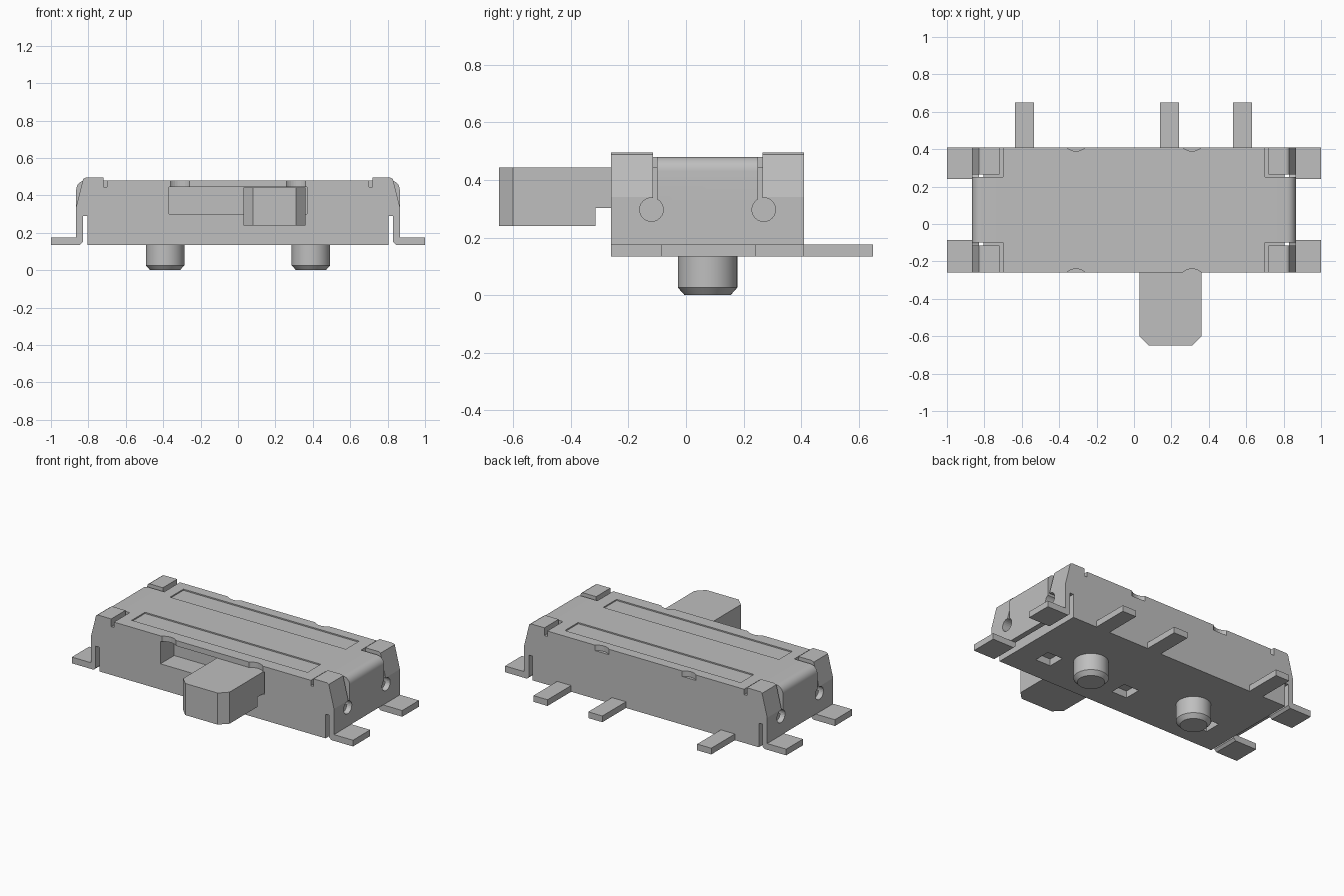
import bpy, bmesh, math
from mathutils import Vector

cube = bpy.data.objects.get("Cube")
if cube:
    bpy.data.objects.remove(cube, do_unlink=True)

grey = bpy.data.materials.new("light_grey")
grey.use_nodes = True
COL = (0.52, 0.52, 0.52, 1)
grey.diffuse_color = COL
grey.node_tree.nodes["Principled BSDF"].inputs["Base Color"].default_value = COL


def finish(name, bm):
    bmesh.ops.recalc_face_normals(bm, faces=bm.faces)
    me = bpy.data.meshes.new(name)
    bm.to_mesh(me)
    bm.free()
    me.materials.append(grey)
    ob = bpy.data.objects.new(name, me)
    bpy.context.collection.objects.link(ob)
    return ob


def prism(name, pts, axis, lo, hi):
    """Extrude a 2D outline: axis 'x' takes (y,z), 'y' takes (x,z), 'z' takes (x,y)."""
    place = {"x": lambda a, b, h: (h, a, b),
             "y": lambda a, b, h: (a, h, b),
             "z": lambda a, b, h: (a, b, h)}[axis]
    bm = bmesh.new()
    face = bm.faces.new([bm.verts.new(place(a, b, lo)) for a, b in pts])
    out = bmesh.ops.extrude_face_region(bm, geom=[face])
    verts = [g for g in out["geom"] if isinstance(g, bmesh.types.BMVert)]
    bmesh.ops.translate(bm, verts=verts, vec=Vector(place(0, 0, hi - lo)))
    return finish(name, bm)


def box(name, x0, x1, y0, y1, z0, z1):
    return prism(name, [(x0, y0), (x1, y0), (x1, y1), (x0, y1)], "z", z0, z1)


def circle(cx, cy, r, n=32):
    return [(cx + r * math.cos(2 * math.pi * i / n),
             cy + r * math.sin(2 * math.pi * i / n)) for i in range(n)]


def activate(ob):
    bpy.ops.object.select_all(action="DESELECT")
    ob.select_set(True)
    bpy.context.view_layer.objects.active = ob


def cut(ob, cutters):
    """Subtract the cutters from the part and remove them."""
    for c in cutters:
        m = ob.modifiers.new("cut", "BOOLEAN")
        m.operation, m.solver, m.object = "DIFFERENCE", "EXACT", c
        activate(ob)
        bpy.ops.object.modifier_apply(modifier=m.name)
        bpy.data.objects.remove(c, do_unlink=True)


def smooth(ob):
    activate(ob)
    bpy.ops.object.shade_smooth_by_angle(angle=math.radians(30))


Y0, Y1 = -0.26, 0.41          # front and back of the housing
YC = (Y0 + Y1) / 2
BASE, DECK, TOP = 0.135, 0.445, 0.48

# Housing with the lever slot and three pockets underneath
housing = box("housing", -0.805, 0.805, Y0, Y1, BASE, DECK)
cut(housing, [box("slot_cutter", -0.37, 0.37, -0.4, -0.12, 0.30, 0.6)] +
    [box("pocket_cutter", x - 0.055, x + 0.055, -0.11, 0.0, 0.0, 0.18)
     for x in (-0.59, 0.02, 0.6)])

# Cover plate with two long shallow recesses and edge notches
cover = box("cover_plate", -0.70, 0.70, Y0, Y1, DECK, TOP)
cut(cover, [box("recess_cutter", -0.63, 0.62, a, b, TOP - 0.008, 0.6)
            for a, b in ((-0.18, -0.045), (0.21, 0.345))] +
    [prism("notch_cutter", circle(x, y, 0.0725), "z", 0.4, 0.6)
     for x in (-0.31, 0.31) for y in (Y0 - 0.0525, Y1 + 0.0525)])

# Sheet metal ends
for s, side in ((1, "left"), (-1, "right")):
    def mirror(pts):
        return [(s * x, z) for x, z in pts]

    # Central flap bending down from the cover
    bend = [(0.815 + 0.05 * math.sin(a), 0.43 + 0.05 * math.cos(a))
            for a in [math.radians(11.25 * i) for i in range(9)]]
    flap = prism(side + "_end_flap", mirror(
        [(0.70, DECK), (0.70, TOP)] + bend +
        [(0.865, 0.31), (0.83, 0.31), (0.83, 0.29), (0.805, 0.29), (0.805, DECK)]),
        "y", -0.10, 0.25)
    # Lower plate joining the flap and the corners
    plate = box(side + "_end_plate", *sorted((s * 0.83, s * 0.865)), Y0, Y1, 0.175, 0.31)
    parts = [flap, plate]

    for front in (True, False):
        end = "front" if front else "back"
        ya, yb = (Y0, -0.115) if front else (0.265, Y1)
        # Raised corner with a sloping outer face
        corner = prism(f"{side}_{end}_corner", mirror(
            [(0.72, DECK), (0.72, 0.495), (0.815, 0.495), (0.828, 0.488),
             (0.865, 0.34), (0.865, 0.31), (0.83, 0.31), (0.83, 0.29),
             (0.805, 0.29), (0.805, DECK)]), "y", ya, yb)
        parts.append(corner)
        # Soldering foot
        fa, fb = (Y0, -0.085) if front else (0.24, Y1)
        prism(f"{side}_{end}_foot", mirror(
            [(0.83, 0.175), (0.83, 0.15), (0.845, BASE), (1.0, BASE),
             (1.0, 0.175)]), "y", fa, fb)

    # Round relief holes at the foot of the slits
    for p in parts:
        cut(p, [prism("relief_cutter", circle(y, 0.297, 0.041, 24), "x",
                      *sorted((s * 0.81, s * 0.95))) for y in (-0.12, 0.27)])
    smooth(flap)

# Sliding lever with chamfered front corners and a thinner stem
prism("lever", [(0.03, -0.315), (0.03, -0.60), (0.08, -0.65), (0.31, -0.65),
                (0.36, -0.60), (0.36, -0.315)], "z", 0.24, 0.443)
box("lever_stem", 0.03, 0.36, -0.315, -0.12, 0.302, 0.443)

# Contact pins at the back
for i, x in enumerate((-0.585, 0.19, 0.58)):
    box(f"contact_pin_{i + 1}", x - 0.05, x + 0.05, Y1, 0.65, BASE, 0.175)

# Locating pegs with chamfered tips
for x, side in ((0.39, "left"), (-0.39, "right")):
    bm = bmesh.new()
    rings = [[bm.verts.new((a, b, z)) for a, b in circle(x, YC, r, 40)]
             for r, z in ((0.08, 0.0), (0.103, 0.026), (0.103, BASE))]
    for lo, hi in zip(rings, rings[1:]):
        for i in range(40):
            j = (i + 1) % 40
            bm.faces.new((lo[i], lo[j], hi[j], hi[i]))
    bm.faces.new(rings[0])
    bm.faces.new(rings[-1])
    smooth(finish(side + "_locating_peg", bm))
